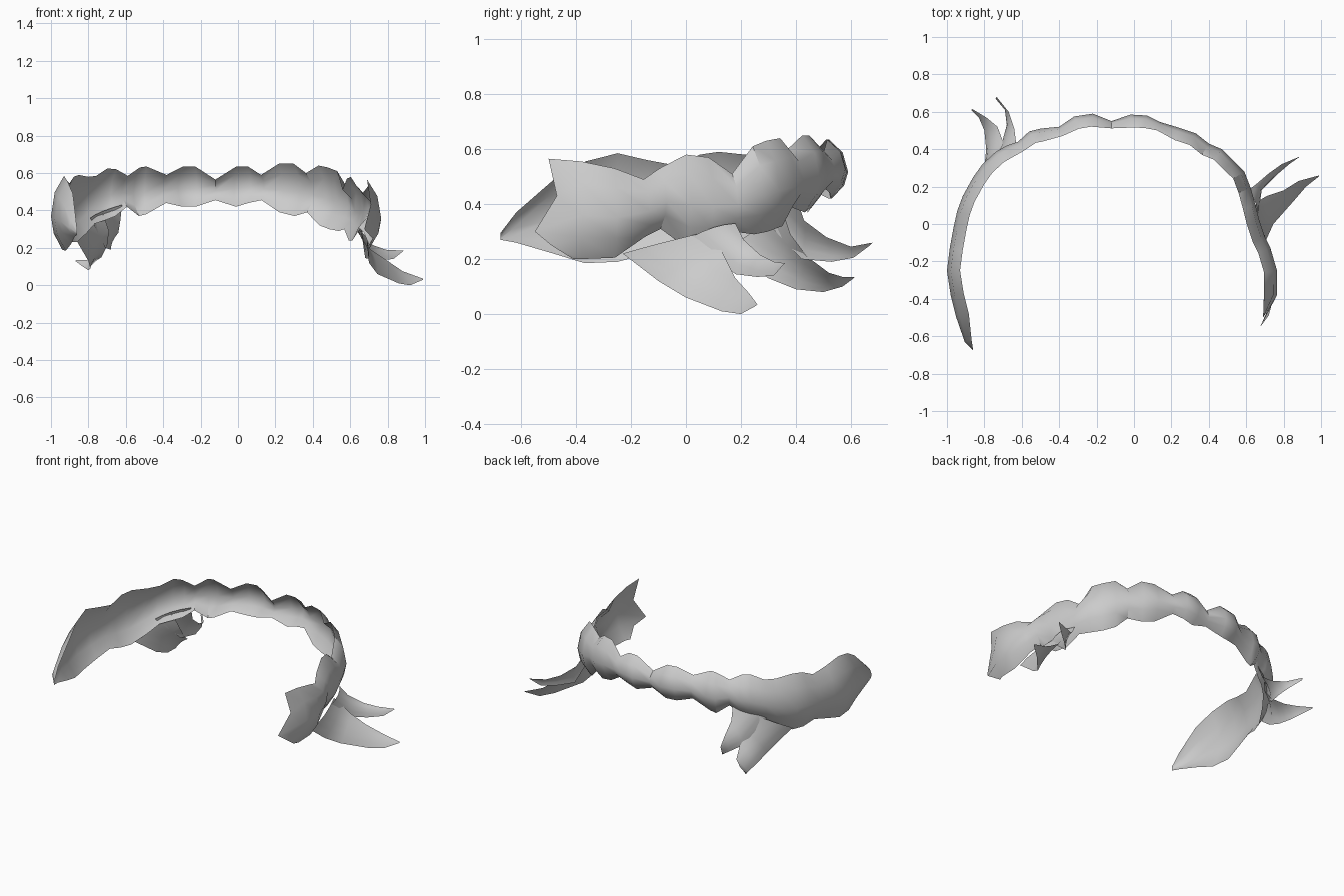
import bpy
from mathutils import Vector

# Stations along the wreath, left tip to right end: outer x, outer y, low z, high z
PATH = [
    (-.905, -.63, .26, .37), (-.95, -.50, .22, .49),
    (-.98, -.38, .185, .555), (-1.0, -.25, .19, .585), (-.985, -.13, .22, .56),
    (-.965, -.02, .25, .54), (-.945, .07, .23, .58), (-.915, .15, .23, .59),
    (-.86, .25, .28, .58), (-.81, .32, .33, .585), (-.74, .385, .35, .625),
    (-.68, .42, .37, .62), (-.62, .44, .42, .585),
    (-.56, .495, .37, .63), (-.50, .51, .38, .635), (-.40, .52, .44, .59),
    (-.32, .575, .42, .635), (-.22, .59, .42, .635), (-.12, .55, .455, .565),
    (-.02, .585, .42, .635), (.07, .58, .44, .635), (.14, .545, .455, .59),
    (.24, .515, .39, .65), (.33, .485, .37, .65), (.40, .43, .39, .60),
    (.47, .40, .32, .64), (.53, .34, .30, .63), (.59, .28, .29, .61),
    (.625, .19, .30, .51), (.65, .10, .24, .57), (.67, .02, .24, .58),
    (.70, -.07, .31, .53), (.73, -.13, .28, .49), (.765, -.25, .205, .53),
    (.765, -.38, .20, .555)]

# Cupped cross-section: inset toward the head, height fraction
SECTION = [(.06, 0), (.015, .22), (0, .45), (.02, .78), (.07, 1)]


def sheet(name, rows):
    """Skin a grid of points into a thin smooth surface."""
    n = len(rows[0])
    verts = [p for r in rows for p in r]
    faces = [(i * n + j, i * n + j + 1, (i + 1) * n + j + 1, (i + 1) * n + j)
             for i in range(len(rows) - 1) for j in range(n - 1)]
    me = bpy.data.meshes.new(name)
    me.from_pydata(verts, [], faces)
    ob = bpy.data.objects.new(name, me)
    bpy.context.collection.objects.link(ob)
    bpy.ops.object.select_all(action='DESELECT')
    ob.select_set(True)
    bpy.context.view_layer.objects.active = ob
    bpy.ops.object.shade_smooth_by_angle(angle=0.7)


def inward(i):
    a, b = PATH[max(i - 1, 0)], PATH[min(i + 1, len(PATH) - 1)]
    t = Vector((b[0] - a[0], b[1] - a[1], 0)).normalized()
    return Vector((t.y, -t.x, 0))


def row(i):
    x, y, lo, hi = PATH[i]
    k = min(1, (hi - lo) / .2)
    return [Vector((x, y, lo + (hi - lo) * f)) + inward(i) * d * k for d, f in SECTION]


# Main band of overlapping scalloped leaves, with a pointed left tip and notched right end
tip = [(-.86, -.675, z) for z in (.27, .274, .278, .285, .295)]
notch = [(.69, -.41, .20), (.72, -.49, .25), (.675, -.55, .30), (.71, -.47, .43), (.69, -.50, .565)]
sheet("leaf_band", [tip] + [row(i) for i in range(len(PATH))] + [notch])


def leaf(name, lower, upper, bulge):
    """Pointed leaf between two edge curves, cupped by the bulge vector."""
    rows = []
    for i, (a, b) in enumerate(zip(lower, upper)):
        a, b = Vector(a), Vector(b)
        fade = 1 - i / (len(lower) - 1)
        rows.append([a.lerp(b, t) + Vector(bulge) * (4 * t * (1 - t) * fade)
                     for t in (0, .25, .5, .75, 1)])
    sheet(name, rows)


# Drooping leaf pairs on each side
leaf("right_long_leaf",
     [(.69, -.23, .22), (.70, -.10, .12), (.745, .0, .06), (.86, .13, .01), (.92, .20, .0), (.99, .255, .03)],
     [(.64, .08, .30), (.66, .12, .25), (.71, .15, .19), (.80, .18, .13), (.88, .23, .075), (.99, .26, .035)],
     (.02, -.01, .0))
leaf("right_short_leaf",
     [(.66, .02, .28), (.68, .18, .145), (.76, .26, .135), (.83, .32, .14), (.88, .355, .18)],
     [(.61, .18, .33), (.65, .21, .27), (.72, .27, .215), (.79, .32, .19), (.885, .36, .185)],
     (.02, .0, .01))
leaf("left_long_leaf",
     [(-.87, .14, .25), (-.80, .30, .13), (-.79, .40, .09), (-.80, .50, .08), (-.83, .57, .10), (-.87, .61, .13)],
     [(-.72, .35, .38), (-.69, .38, .29), (-.70, .44, .21), (-.73, .52, .15), (-.79, .57, .135), (-.865, .615, .135)],
     (-.03, .01, .0))
leaf("left_short_leaf",
     [(-.79, .27, .36), (-.71, .42, .20), (-.68, .53, .19), (-.69, .61, .205), (-.74, .67, .25)],
     [(-.62, .40, .43), (-.63, .43, .34), (-.64, .51, .28), (-.67, .60, .245), (-.735, .68, .26)],
     (-.02, .01, .0))
